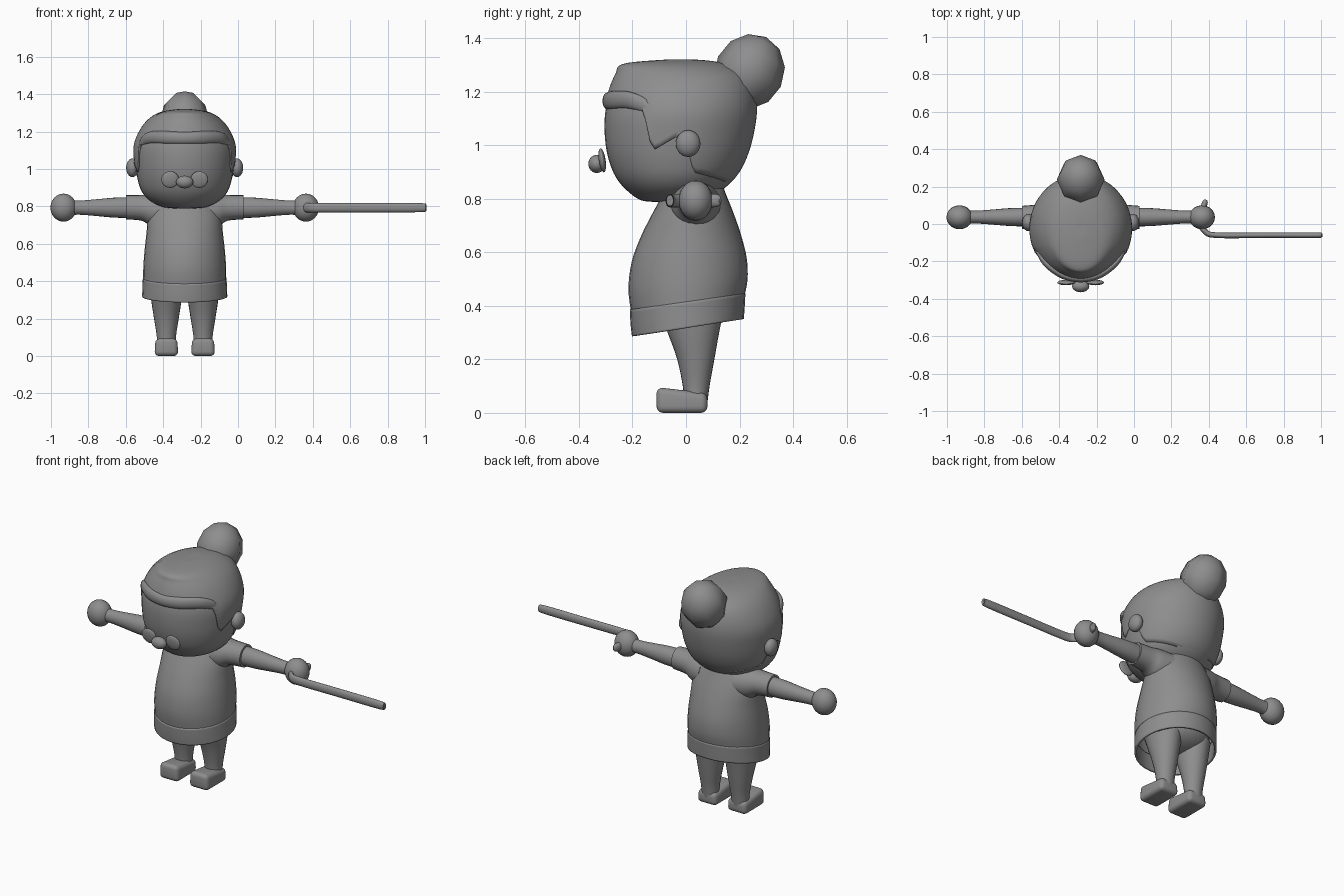
import bpy, bmesh, math
from mathutils import Vector, Matrix

if "Cube" in bpy.data.objects:
    bpy.data.objects.remove(bpy.data.objects["Cube"])

CX = -0.285  # the figure stands left of centre because of the long stick
grey = bpy.data.materials.new("grey")
grey.diffuse_color = (0.27, 0.27, 0.27, 1)
grey.use_nodes = True
grey.node_tree.nodes["Principled BSDF"].inputs["Base Color"].default_value = grey.diffuse_color


def finish(name, bm, angle=40):
    bmesh.ops.recalc_face_normals(bm, faces=bm.faces)
    me = bpy.data.meshes.new(name)
    bm.to_mesh(me)
    bm.free()
    ob = bpy.data.objects.new(name, me)
    bpy.context.collection.objects.link(ob)
    me.materials.append(grey)
    bpy.ops.object.select_all(action='DESELECT')
    ob.select_set(True)
    bpy.context.view_layer.objects.active = ob
    bpy.ops.object.shade_smooth_by_angle(angle=math.radians(angle))
    return ob


def spline(keys, u):
    """Catmull-Rom through tuples, u counts keys."""
    n = len(keys) - 1
    i = min(int(u), n - 1)
    t = u - i
    k = [keys[max(0, min(n, i + d))] for d in (-1, 0, 1, 2)]
    return [0.5 * (2 * b + (c - a) * t + (2 * a - 5 * b + 4 * c - d) * t * t
                   + (3 * b - a - 3 * c + d) * t ** 3) for a, b, c, d in zip(*k)]


def samples(keys, per=4):
    n = (len(keys) - 1) * per
    return [spline(keys, i / per) for i in range(n + 1)]


def loft(name, rings, caps=(True, True), angle=40):
    bm = bmesh.new()
    vs = [[bm.verts.new(p) for p in r] for r in rings]
    n = len(rings[0])
    for a, b in zip(vs, vs[1:]):
        for i in range(n):
            j = (i + 1) % n
            bm.faces.new((a[i], a[j], b[j], b[i]))
    if caps[0]:
        bm.faces.new(vs[0])
    if caps[1]:
        bm.faces.new(vs[-1])
    return finish(name, bm, angle)


def level(key, a, x=CX, grow=1.0):
    """Point on a level oval (z, front y, back y, half width, slope); angle 0 faces front."""
    z, yf, yb, rx = key[:4]
    slope = key[4] if len(key) > 4 else 0
    y = (yf + yb) / 2 - (yb - yf) / 2 * math.cos(a) * grow
    return (x + rx * math.sin(a) * grow, y, z + slope * y)


def stack(name, keys, x=CX, n=32, caps=(True, True)):
    angs = [2 * math.pi * i / n for i in range(n)]
    return loft(name, [[level(k, a, x) for a in angs] for k in samples(keys)], caps)


def sweep(name, keys, n=20, per=4):
    """Tube along a roughly level path; keys are (x, y, z, half depth, half height)."""
    pts = samples(keys, per)
    rings = []
    for i, (x, y, z, a, b) in enumerate(pts):
        p, q = pts[max(0, i - 1)], pts[min(len(pts) - 1, i + 1)]
        d = Vector((q[0] - p[0], q[1] - p[1], 0)).normalized()
        side = Vector((-d.y, d.x, 0))
        ring = []
        for k in range(n):
            t = 2 * math.pi * k / n
            ring.append(Vector((x, y, z)) + side * a * math.cos(t) + Vector((0, 0, b * math.sin(t))))
        rings.append(ring)
    return loft(name, rings)


def ball(name, loc, radii, u=20, v=12, rot=0, angle=60):
    bm = bmesh.new()
    m = Matrix.Translation(loc) @ Matrix.Rotation(rot, 4, 'X') @ Matrix.Diagonal((*radii, 1))
    bmesh.ops.create_uvsphere(bm, u_segments=u, v_segments=v, radius=1, matrix=m)
    return finish(name, bm, angle)


# Head
head = [(0.788, -0.12, -0.08, 0.02), (0.795, -0.17, 0.05, 0.11), (0.83, -0.22, 0.13, 0.185),
        (0.88, -0.262, 0.185, 0.23), (0.95, -0.29, 0.222, 0.253), (1.03, -0.303, 0.245, 0.264),
        (1.12, -0.302, 0.258, 0.266), (1.20, -0.282, 0.25, 0.236), (1.26, -0.258, 0.22, 0.19),
        (1.297, -0.232, 0.15, 0.13), (1.312, -0.10, 0.06, 0.05), (1.313, -0.03, 0.0, 0.01)]
stack("head", head, n=40)

# Hair shell: high over the face, a point before each ear, full length at the nape
line = [(0, 6.3), (55, 6.3), (62, 6.0), (70, 4.3), (90, 5.0), (98, 4.4), (106, 3.2), (180, 2.2)]


def hairline(a):
    d = abs((math.degrees(a) + 180) % 360 - 180)
    for (d0, u0), (d1, u1) in zip(line, line[1:]):
        if d <= d1:
            return u0 + (u1 - u0) * (d - d0) / (d1 - d0)
    return line[-1][1]


N, ROWS = 90, 26
rings = []
for r in range(ROWS + 1):
    ring = []
    for i in range(N):
        a = 2 * math.pi * i / N
        u0 = hairline(a)
        x, y, z = level(spline(head, u0 + (11 - u0) * r / ROWS), a, grow=1.025)
        ring.append((x, y, z + 0.006))
    rings.append(ring)
hair = loft("hair", rings, (False, True))
solid = hair.modifiers.new("thickness", 'SOLIDIFY')
solid.thickness = 0.008
solid.offset = -1

# Rolled fringe with tips that hook down at the temples
fringe = []
for deg, z, a, b in ((-68, 1.115, 0.004, 0.008), (-62, 1.145, 0.012, 0.026), (-45, 1.168, 0.018, 0.032),
                     (-22, 1.168, 0.02, 0.034), (0, 1.165, 0.02, 0.032), (22, 1.168, 0.02, 0.034),
                     (45, 1.168, 0.018, 0.032), (62, 1.145, 0.012, 0.026), (68, 1.115, 0.004, 0.008)):
    t = math.radians(deg)
    fringe.append((CX + 0.258 * math.sin(t), -0.02 - 0.272 * math.cos(t), z, a, b))
sweep("fringe", fringe)

# Faceted bun
ball("hair_bun", (CX, 0.237, 1.275), (0.128, 0.13, 0.143), 8, 6, -0.45, 70)

# Face
ball("nose", (CX, -0.333, 0.93), (0.046, 0.032, 0.034))
for s, side in ((-1, "left"), (1, "right")):
    ball(side + "_lens", (CX + s * 0.078, -0.313, 0.943), (0.047, 0.013, 0.045), 24, 12, 0.15)
    ball(side + "_ear", (CX + s * 0.28, 0.008, 1.006), (0.033, 0.046, 0.05))

# Dress with a separate hem band, both sloping up to the back
stack("dress", [(0.405, -0.205, 0.218, 0.222, 0.14), (0.48, -0.215, 0.23, 0.221, 0.08),
                (0.57, -0.203, 0.227, 0.214, 0.03), (0.66, -0.168, 0.207, 0.204, 0),
                (0.74, -0.128, 0.18, 0.196, 0), (0.81, -0.09, 0.152, 0.17, 0),
                (0.85, -0.07, 0.135, 0.13, 0), (0.875, -0.04, 0.11, 0.06, 0)], caps=(False, True))
hem = stack("hem_band", [(0.317, -0.202, 0.216, 0.228, 0.155), (0.36, -0.207, 0.219, 0.226, 0.15),
                         (0.415, -0.21, 0.222, 0.224, 0.14)], caps=(False, False))
solid = hem.modifiers.new("thickness", 'SOLIDIFY')
solid.thickness = 0.012
solid.offset = -1

# Hips hidden under the dress
ball("hips", (CX, 0.025, 0.40), (0.19, 0.14, 0.10))

for s, side in ((-1, "left"), (1, "right")):
    # Sleeve, arm and hand
    sweep(side + "_sleeve", [(CX + s * x, 0.035, z, a, b) for x, z, a, b in (
        (0.11, 0.775, 0.10, 0.09), (0.18, 0.78, 0.085, 0.085), (0.23, 0.792, 0.07, 0.069),
        (0.314, 0.795, 0.062, 0.065))])
    sweep(side + "_arm", [(CX + s * x, 0.037, 0.793, r * 0.9, r) for x, r in (
        (0.28, 0.056), (0.38, 0.053), (0.48, 0.044), (0.56, 0.038), (0.62, 0.04))])
    ball(side + "_hand", (CX + s * 0.648, 0.036, 0.793), (0.07, 0.064, 0.075))

    # Leg and shoe
    lx = CX + s * 0.098
    stack(side + "_leg", [(0.02, -0.005, 0.078, 0.05), (0.10, -0.012, 0.088, 0.051),
                          (0.20, -0.033, 0.106, 0.066), (0.29, -0.065, 0.122, 0.08),
                          (0.38, -0.10, 0.14, 0.09)], lx, 24)
    bm = bmesh.new()
    m = Matrix.Translation((lx, -0.015, 0.045)) @ Matrix.Diagonal((0.127, 0.19, 0.09, 1))
    bmesh.ops.create_cube(bm, size=1, matrix=m)
    for v in bm.verts:
        if v.co.z > 0.05:
            v.co.z += 0.006 if v.co.y < 0 else -0.016
            v.co.x = lx + (v.co.x - lx) * 0.92
    bmesh.ops.bevel(bm, geom=bm.edges[:], offset=0.024, segments=4, profile=0.5, affect='EDGES')
    finish(side + "_shoe", bm, 50)

# Flattened walking stick gripped in one hand
sweep("walking_stick", [(x, y, 0.793, a, b) for x, y, a, b in (
    (0.388, 0.128, 0.006, 0.012), (0.38, 0.115, 0.015, 0.024), (0.362, 0.06, 0.015, 0.025),
    (0.358, 0.0, 0.015, 0.025), (0.38, -0.04, 0.015, 0.025), (0.44, -0.06, 0.015, 0.025),
    (0.70, -0.06, 0.015, 0.025), (0.98, -0.06, 0.015, 0.024), (0.998, -0.06, 0.006, 0.012))], 16)
